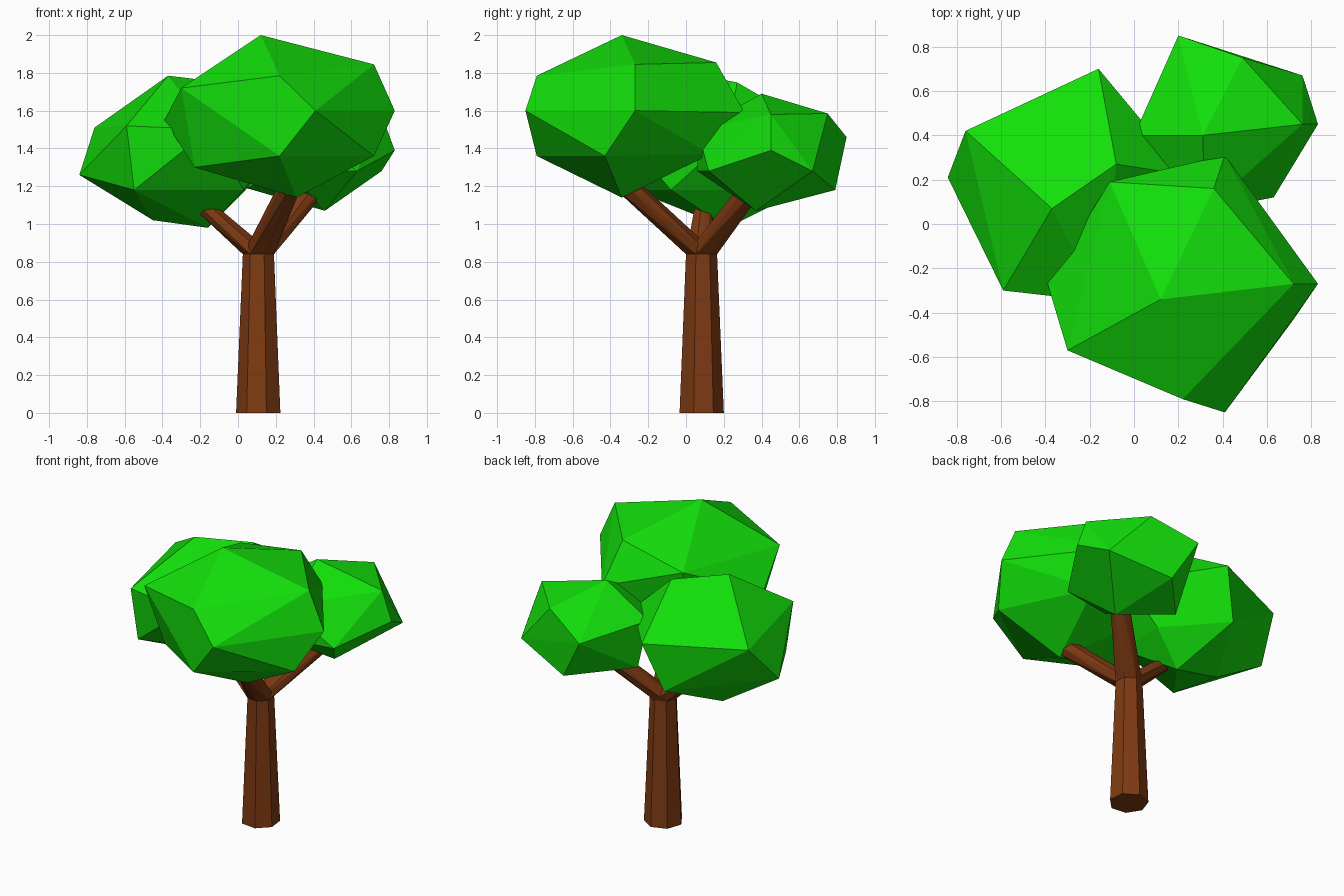
import bpy, bmesh, math
from mathutils import Vector

if "Cube" in bpy.data.objects:
    bpy.data.objects.remove(bpy.data.objects["Cube"])


def material(name, color):
    m = bpy.data.materials.new(name)
    m.diffuse_color = (*color, 1)
    m.use_nodes = True
    m.node_tree.nodes["Principled BSDF"].inputs["Base Color"].default_value = m.diffuse_color
    return m


green = material("leaf_green", (0.006, 0.73, 0.003))
brown = material("bark_brown", (0.21, 0.042, 0.006))


def ring(center, axis, r, sides=7, start=-70.5):
    """Corner points of a polygon facing along axis."""
    rot = Vector(axis).to_track_quat('Z', 'Y') if Vector(axis).xy.length > 0 else Vector((0, 0, 1)).rotation_difference(Vector((0, 0, 1)))
    angles = [math.radians(start + 360 * i / sides) for i in range(sides)]
    return [Vector(center) + rot @ Vector((r * math.cos(a), r * math.sin(a), 0)) for a in angles]


def hull(name, pts, mat):
    """Faceted solid around a few corner points."""
    bm = bmesh.new()
    for p in pts:
        bm.verts.new(p)
    bmesh.ops.convex_hull(bm, input=bm.verts)
    loose = [v for v in bm.verts if not v.link_faces]
    bmesh.ops.delete(bm, geom=loose, context='VERTS')
    bmesh.ops.dissolve_limit(bm, angle_limit=0.01, verts=bm.verts, edges=bm.edges)
    bmesh.ops.recalc_face_normals(bm, faces=bm.faces)
    me = bpy.data.meshes.new(name)
    bm.to_mesh(me)
    bm.free()
    ob = bpy.data.objects.new(name, me)
    bpy.context.collection.objects.link(ob)
    me.materials.append(mat)


# Seven-sided trunk
UP = (0, 0, 1)
fork = Vector((0.11, 0.08, 0.84))
top = ring(fork, UP, 0.085)
hull("trunk", ring((0.11, 0.08, 0), UP, 0.121) + top, brown)

# Three branches growing from the trunk's top edge
for name, tip, r in [("branch_left", (-0.19, 0.09, 1.10), 0.045),
                     ("branch_front", (0.28, -0.32, 1.21), 0.058),
                     ("branch_back", (0.43, 0.37, 1.22), 0.058)]:
    hull(name, top + ring(tip, Vector(tip) - fork, r), brown)

# Large front leaf mass
hull("crown_front", [
    (0.12, -0.34, 2.0), (0.72, -0.27, 1.845), (0.36, 0.16, 1.855), (-0.11, 0.19, 1.77),
    (0.22, -0.79, 1.785), (-0.30, -0.57, 1.72), (0.41, -0.85, 1.60), (0.83, -0.27, 1.60),
    (0.41, 0.31, 1.59), (-0.39, -0.27, 1.55), (0.72, -0.43, 1.36), (0.22, -0.79, 1.36),
    (0.43, 0.13, 1.37), (-0.08, 0.12, 1.37), (-0.23, -0.45, 1.30), (0.31, -0.34, 1.14)], green)

# Left leaf mass
hull("crown_left", [
    (-0.37, 0.07, 1.785), (-0.08, 0.27, 1.75), (-0.16, 0.70, 1.50), (-0.76, 0.42, 1.51),
    (-0.59, -0.30, 1.52), (-0.15, -0.35, 1.50), (0.24, 0.22, 1.45), (-0.84, 0.21, 1.26),
    (-0.55, -0.28, 1.18), (0.03, -0.08, 1.18), (0.04, 0.27, 1.18), (-0.27, 0.62, 1.18),
    (-0.45, 0.25, 1.02), (-0.16, 0.22, 0.98)], green)

# Back right leaf mass
hull("crown_back", [
    (0.31, 0.40, 1.69), (0.76, 0.45, 1.58), (0.49, 0.75, 1.585), (0.20, 0.85, 1.46),
    (0.83, 0.45, 1.39), (0.76, 0.67, 1.28), (0.36, 0.79, 1.18), (0.63, 0.12, 1.28),
    (0.46, 0.37, 1.07), (0.32, 0.06, 1.50), (0.28, 0.06, 1.28), (0.0, 0.40, 1.50),
    (0.045, 0.45, 1.19)], green)
